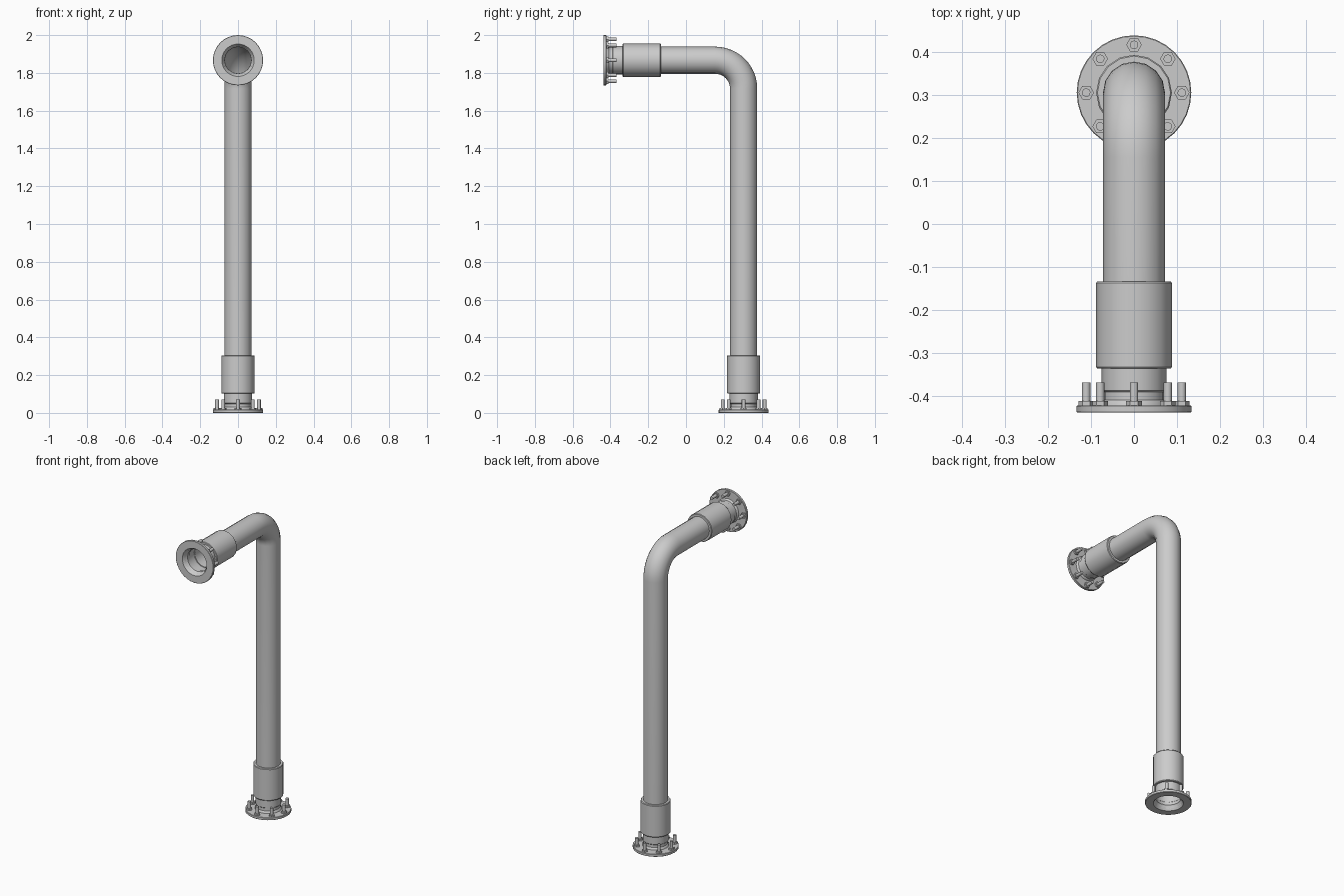
import bpy, bmesh
from math import pi, sin, cos, radians
from mathutils import Matrix, Vector

if "Cube" in bpy.data.objects:
    bpy.data.objects.remove(bpy.data.objects["Cube"])

AX_Y, AX_Z, END_Y = 0.305, 1.867, -0.438   # pipe axes and the open wall end


def finish(name, bm, mat, angle=35):
    bmesh.ops.recalc_face_normals(bm, faces=bm.faces)
    bm.transform(mat)
    me = bpy.data.meshes.new(name)
    bm.to_mesh(me)
    bm.free()
    ob = bpy.data.objects.new(name, me)
    bpy.context.collection.objects.link(ob)
    smooth(ob, angle)
    return ob


def smooth(ob, angle):
    bpy.ops.object.select_all(action='DESELECT')
    ob.select_set(True)
    bpy.context.view_layer.objects.active = ob
    bpy.ops.object.shade_smooth_by_angle(angle=radians(angle))


def lathe(name, profile, sides, mat, closed=False):
    bm = bmesh.new()
    rings = [[bm.verts.new((r * cos(2 * pi * i / sides), r * sin(2 * pi * i / sides), z))
              for i in range(sides)] for r, z in profile]
    pairs = list(zip(rings, rings[1:])) + ([(rings[-1], rings[0])] if closed else [])
    for a, b in pairs:
        for i in range(sides):
            j = (i + 1) % sides
            bm.faces.new((a[i], a[j], b[j], b[i]))
    return finish(name, bm, mat)


def prism(bm, radius, sides, z0, z1, pos):
    bmesh.ops.create_cone(bm, cap_ends=True, segments=sides, radius1=radius, radius2=radius,
                          depth=z1 - z0,
                          matrix=Matrix.Translation((pos[0], pos[1], (z0 + z1) / 2)) @ Matrix.Rotation(pi / 6, 4, 'Z'))


def pipe_end(tag, mat):
    # bolted flange ring
    lathe(tag + "_flange", [(0.086, 0), (0.131, 0), (0.133, 0.002), (0.133, 0.015),
                            (0.131, 0.017), (0.076, 0.017)], 32, mat, closed=True)
    # stepped neck between flange and coupling
    lathe(tag + "_neck", [(0.079, 0.012), (0.076, 0.025), (0.071, 0.03), (0.071, 0.048),
                          (0.075, 0.052), (0.075, 0.102)], 16, mat)
    # thick coupling sleeve
    lathe(tag + "_coupling", [(0.070, 0.102), (0.085, 0.102), (0.088, 0.106), (0.088, 0.301),
                              (0.085, 0.305), (0.070, 0.305)], 16, mat)
    # eight nuts with studs
    bm = bmesh.new()
    for i in range(8):
        p = (0.111 * cos(i * pi / 4), 0.111 * sin(i * pi / 4))
        prism(bm, 0.018, 6, 0.016, 0.027, p)
        prism(bm, 0.010, 10, 0.016, 0.070, p)
    finish(tag + "_bolts", bm, mat, 40)


pipe_end("floor", Matrix.Translation((0, AX_Y, 0)))
pipe_end("wall", Matrix.Translation((0, END_Y, AX_Z)) @ Matrix.Rotation(-pi / 2, 4, 'X'))

# bent main pipe
R = 0.15
path = [Vector((0, AX_Y, 0.10))]
for i in range(13):
    a = i / 12 * pi / 2
    path.append(Vector((0, AX_Y - R + R * cos(a), AX_Z - R + R * sin(a))))
path.append(Vector((0, END_Y + 0.10, AX_Z)))
bm = bmesh.new()
N, rings = 16, []
for k, p in enumerate(path):
    a = min(max(k - 1, 0), 12) / 12 * pi / 2
    out = Vector((0, cos(a), sin(a)))
    rings.append([bm.verts.new(p + 0.072 * (out * sin(2 * pi * i / N) + Vector((cos(2 * pi * i / N), 0, 0))))
                  for i in range(N)])
for a, b in zip(rings, rings[1:]):
    for i in range(N):
        j = (i + 1) % N
        bm.faces.new((a[i], a[j], b[j], b[i]))
finish("bent_pipe", bm, Matrix.Identity(4))
